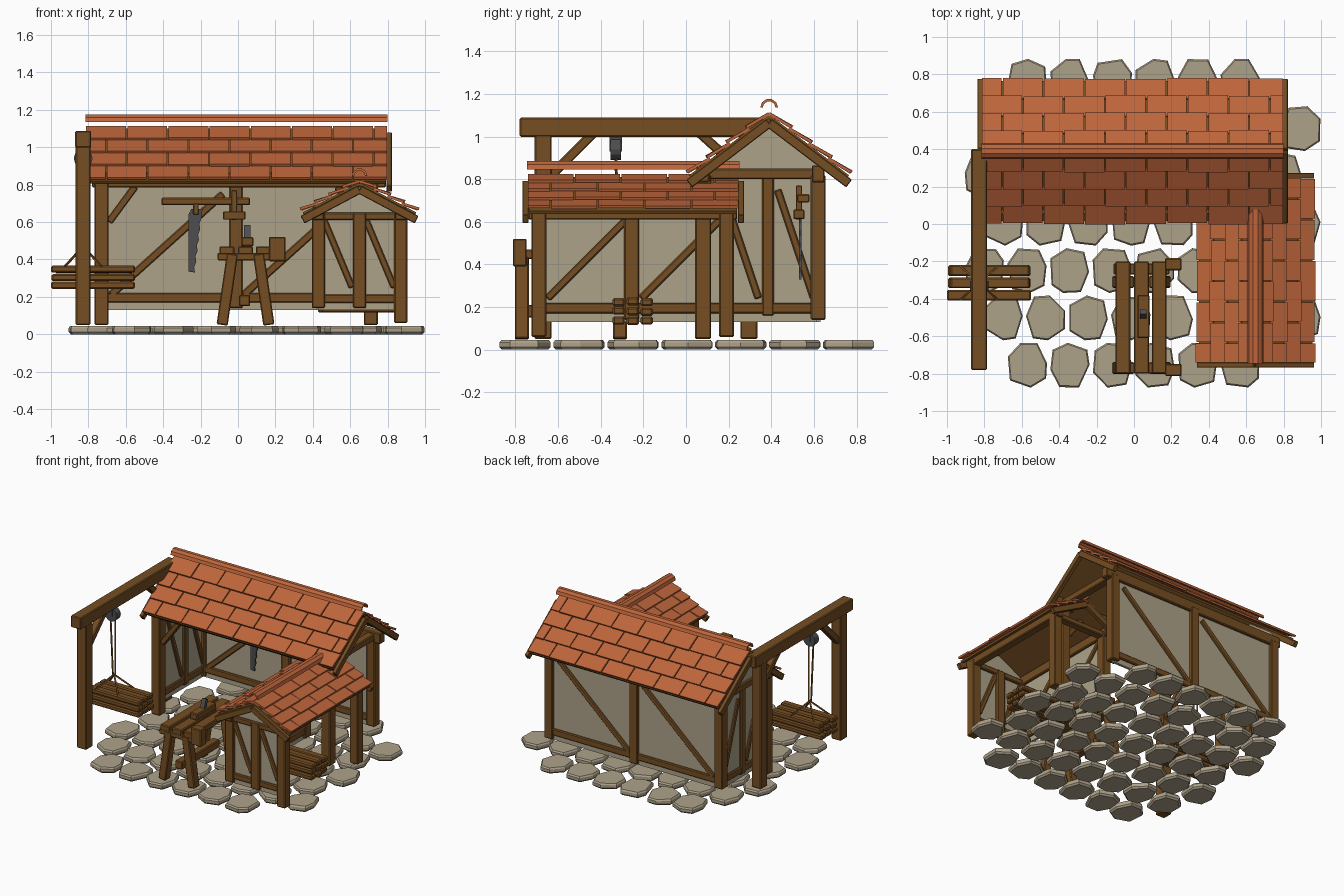
import bpy, bmesh, random
from math import cos, sin, pi
from mathutils import Matrix, Vector

random.seed(4)
if "Cube" in bpy.data.objects:
    bpy.data.objects.remove(bpy.data.objects["Cube"])


def material(name, rgb):
    m = bpy.data.materials.new(name)
    m.use_nodes = True
    m.diffuse_color = (*rgb, 1)
    m.node_tree.nodes["Principled BSDF"].inputs["Base Color"].default_value = (*rgb, 1)
    return m


WOOD = material("brown timber", (0.18, 0.077, 0.016))
TILE = material("orange clay", (0.51, 0.13, 0.043))
PLASTER = material("beige plaster", (0.42, 0.365, 0.25))
STONE = material("pale stone", (0.42, 0.36, 0.255))
METAL = material("dark iron", (0.075, 0.075, 0.08))


def finish(name, bm, mat):
    bmesh.ops.recalc_face_normals(bm, faces=bm.faces)
    me = bpy.data.meshes.new(name)
    bm.to_mesh(me)
    bm.free()
    me.materials.append(mat)
    ob = bpy.data.objects.new(name, me)
    bpy.context.collection.objects.link(ob)
    return ob


def strut(bm, p, q, w, h):
    """Rectangular bar from p to q; w is its level width, h the other side."""
    p, q = Vector(p), Vector(q)
    d = q - p
    n = d.normalized()
    side = n.cross(Vector((0, 0, 1)))
    side = side.normalized() if side.length > 1e-4 else Vector((1, 0, 0))
    up = side.cross(n)
    m = Matrix((side * w, up * h, d)).transposed().to_4x4()
    m.translation = (p + q) / 2
    bmesh.ops.create_cube(bm, size=1, matrix=m)


def bars(name, items, mat=WOOD, bevel=0.006):
    bm = bmesh.new()
    for it in items:
        strut(bm, *it)
    if bevel:
        bmesh.ops.bevel(bm, geom=bm.edges[:], offset=bevel, segments=1, affect='EDGES')
    return finish(name, bm, mat)


def prism(name, pts, offset, mat):
    """Flat outline extruded by an offset vector."""
    bm = bmesh.new()
    f = bm.faces.new([bm.verts.new(p) for p in pts])
    r = bmesh.ops.extrude_face_region(bm, geom=[f])
    bmesh.ops.translate(bm, vec=offset, verts=[v for v in r["geom"] if isinstance(v, bmesh.types.BMVert)])
    return finish(name, bm, mat)


def post(x, y, z0, z1, w=0.07):
    return ((x, y, z0), (x, y, z1), w, w)


# Paving: staggered rows of irregular stones
bm = bmesh.new()
for row in range(7):
    y = -0.755 + row * 0.253
    outer = row in (0, 6)
    start, count = (-0.57, 6) if outer else ((-0.70, 8) if row % 2 else (-0.80, 8))
    for i in range(count):
        x = start + i * 0.2275
        turn = random.uniform(0, 1)
        ring = []
        for k in range(7):
            a = turn + (k + random.uniform(-0.2, 0.2)) * 2 * pi / 7
            c, s = cos(a), sin(a)
            r = 1 / (abs(c) ** 4 + abs(s) ** 4) ** 0.25
            ring.append((c * min(r, 1.12) * 0.105, s * min(r, 1.12) * 0.12))
        loops = [[bm.verts.new((x + u * k, y + v * k, z)) for u, v in ring]
                 for k, z in ((0.9, 0), (1, 0.012), (1, 0.034), (0.93, 0.045))]
        bm.faces.new(loops[0])
        bm.faces.new(loops[-1])
        for lo, hi in zip(loops, loops[1:]):
            for k in range(7):
                j = (k + 1) % 7
                bm.faces.new((lo[k], lo[j], hi[j], hi[k]))
finish("paving_stones", bm, STONE)


# Roofs: deck, bargeboards, overlapping tiles and an arched ridge cap
def roof(name, axis, mid, top, half, slope, a, b):
    def at(u, v, z):
        return (u, mid + v, z) if axis == "x" else (mid + v, u, z)

    deck, barge, tiles = [], [], bmesh.new()
    rows, wide = 4, 0.22
    for s in (-1, 1):
        def on(u, v, lift):
            return at(u, s * v, top - slope * v + lift)
        centre = (a + b) / 2
        deck.append((on(centre, 0, 0.003), on(centre, half, 0.003), b - a - 0.02, 0.016))
        for u in (a - 0.008, b + 0.008):
            barge.append((on(u, 0, -0.026), on(u, half + 0.005, -0.026), 0.03, 0.045))
        for r in range(rows):
            v0, v1 = half * r / rows, half * (r + 1) / rows + 0.015
            u = a - (wide / 2 if r % 2 else 0)
            while u < b - 0.01:
                u0, u1 = max(u, a), min(u + wide, b)
                tilt = random.uniform(-0.004, 0.004)
                strut(tiles, on((u0 + u1) / 2, v0, 0.018),
                      on((u0 + u1) / 2, v1 + tilt, 0.036 + tilt), u1 - u0 - 0.007, 0.014)
                u += wide
    finish(name + "_tiles", tiles, TILE)
    bars(name + "_deck", deck, bevel=0)
    bars(name + "_bargeboards", barge, bevel=0.004)
    arc = [(r * cos(t * pi / 5), r * sin(t * pi / 5)) for r, order in
           ((0.042, range(6)), (0.03, range(5, -1, -1))) for t in order]
    run = Vector(at(b, 0, 0)) - Vector(at(a, 0, 0))
    prism(name + "_ridge_cap", [at(a, v, top + 0.045 + z) for v, z in arc], run, TILE)


roof("main_roof", "x", 0.39, 1.09, 0.37, 0.76, -0.815, 0.80)
roof("side_roof", "y", 0.65, 0.80, 0.30, 0.53, -0.745, 0.25)

# Main shed frame
L, R, F, B = -0.73, 0.71, 0.08, 0.62
bars("main_posts", [post(x, F, 0.05, 0.82, 0.075) for x in (L, R)]
     + [post(x, B, 0.14, 0.82) for x in (L, -0.01, R)] + [post(L, 0.385, 0.16, 0.82, 0.055)])
bars("main_plates", [((-0.78, y, 0.825), (0.79, y, 0.825), 0.06, 0.08) for y in (F, B)]
     + [((x, F, 0.825), (x, B + 0.03, 0.825), 0.06, 0.05) for x in (L, R)])
bars("main_sills", [((L, B, 0.195), (R, B, 0.195), 0.05, 0.05),
                    ((L, F, 0.195), (L, B, 0.195), 0.05, 0.05)])
bars("main_braces",
     [((x0, B, 0.21), (x0 + 0.6, B, 0.75), 0.05, 0.04) for x0 in (-0.68, 0.03)]
     + [((L, y, 0.75), (L, y + 0.17, 0.24), 0.05, 0.035) for y in (0.17, 0.43)]
     + [((L + 0.04, F, 0.6), (L + 0.18, F, 0.79), 0.045, 0.04),
        ((R - 0.04, F, 0.6), (R - 0.18, F, 0.79), 0.045, 0.04)])
prism("main_back_wall", [(L, B - 0.01, 0.13), (R, B - 0.01, 0.13), (R, B - 0.01, 0.84), (L, B - 0.01, 0.84)],
      (0, 0.02, 0), PLASTER)
prism("main_left_wall", [(L - 0.01, y, z) for y, z in
                         ((F, 0.13), (B, 0.13), (B, 0.9), (0.39, 1.07), (F, 0.84))],
      (0.02, 0, 0), PLASTER)

# Side shed frame, open on its outer side
l, r, f, b = 0.43, 0.87, -0.69, 0.19
mid = (l + r) / 2
bars("side_posts", [post(l, f, 0.14, 0.65), post(mid, f, 0.14, 0.65), post(r, f, 0.06, 0.65),
                    post(l, -0.255, 0.14, 0.65), post(l, b, 0.14, 0.65), post(r, b, 0.06, 0.65)])
bars("side_plates", [((x, -0.74, 0.645), (x, 0.24, 0.645), 0.06, 0.07) for x in (l, r)]
     + [((l, y, 0.63), (r, y, 0.63), 0.06, 0.04) for y in (f, b)])
bars("side_sills", [((l, f, 0.19), (r, f, 0.19), 0.05, 0.045), ((l, f, 0.195), (l, b, 0.195), 0.05, 0.05)])
bars("side_braces", [((x, f, 0.61), (x + 0.15, f, 0.25), 0.05, 0.035) for x in (0.46, 0.685)]
     + [((l, y, 0.24), (l, y + 0.37, 0.61), 0.05, 0.035) for y in (-0.65, -0.21)])
prism("side_front_wall", [(x, f - 0.01, z) for x, z in
                          ((l, 0.13), (r, 0.13), (r, 0.66), (0.65, 0.78), (l, 0.66))],
      (0, 0.02, 0), PLASTER)
prism("side_inner_wall", [(l - 0.01, f, 0.13), (l - 0.01, b, 0.13), (l - 0.01, b, 0.65), (l - 0.01, f, 0.65)],
      (0.02, 0, 0), PLASTER)

# Hoist frame with pulley
H = -0.828
bars("hoist_frame", [post(H, -0.67, 0.05, 1.01, 0.08), post(H, 0.295, 0.05, 1.01, 0.08),
                     ((H, -0.78, 1.043), (H, 0.40, 1.043), 0.085, 0.09),
                     ((H, -0.65, 0.80), (H, -0.43, 1.02), 0.05, 0.045),
                     ((H, 0.27, 0.83), (H, 0.06, 1.02), 0.05, 0.045)])
bm = bmesh.new()
bmesh.ops.create_cone(bm, cap_ends=True, segments=12, radius1=0.05, radius2=0.05, depth=0.05,
                      matrix=Matrix.Translation((H, -0.33, 0.94)) @ Matrix.Rotation(pi / 2, 4, 'X'))
strut(bm, (H, -0.33, 0.93), (H, -0.33, 1.01), 0.025, 0.06)
finish("hoist_pulley", bm, METAL)
knot = (H, -0.315, 0.47)
bars("hoist_ropes", [((H + s * 0.02, -0.33, 0.92), (H + s * 0.01, -0.315, 0.46), 0.01, 0.01) for s in (-1, 1)]
     + [(knot, (H + sx * 0.1, -0.315 + sy * 0.09, 0.36), 0.01, 0.01) for sx in (-1, 1) for sy in (-1, 1)],
     bevel=0)


# Timber bundles
def bundle(name, x, y, z):
    items = []
    for i in range(3):
        for k in range(3):
            dy, e = (i - 1) * 0.066, random.uniform(0, 0.02)
            zz = z + 0.02 + k * 0.045 + random.uniform(-0.004, 0.004)
            items.append(((x - 0.225 + e, y + dy, zz), (x + 0.225 - e / 2, y + dy, zz), 0.057, 0.038))
    bars(name, items, bevel=0.008)


bundle("hanging_timber", -0.775, -0.315, 0.24)
bundle("stored_timber", 0.65, -0.25, 0.115)

# Workbench
bars("bench_top", [((x, -0.80, 0.447), (x, -0.20, 0.447), 0.08, 0.045) for x in (-0.06, 0.04, 0.135)]
     + [((-0.11, y, 0.415), (0.19, y, 0.415), 0.06, 0.04) for y in (-0.77, -0.24)])
bars("bench_legs", [((0.04 + s * 0.07, y, 0.43), (0.04 + s * 0.125, y, 0.05), 0.065, 0.06)
                    for s in (-1, 1) for y in (-0.77, -0.31)]
     + [((0.035, -0.77, 0.18), (0.035, -0.31, 0.18), 0.06, 0.06)])
bars("bench_blocks", [((0.165, y, 0.455), (0.255, y, 0.455), 0.065, 0.13) for y in (-0.78, -0.215)])
bars("hand_plane_body", [((0.05, -0.61, 0.495), (0.05, -0.38, 0.495), 0.065, 0.05)])
bars("hand_plane_blade", [((0.05, -0.50, 0.50), (0.05, -0.47, 0.58), 0.035, 0.025)], METAL, 0)

# Tool rail with hanging saw and mallet
bars("tool_rail", [((-0.41, 0.55, 0.71), (0.065, 0.55, 0.71), 0.06, 0.04)])
bars("mallet", [((-0.08, 0.53, 0.635), (0.04, 0.53, 0.635), 0.05, 0.045),
                ((-0.02, 0.53, 0.61), (-0.02, 0.53, 0.77), 0.03, 0.03)], bevel=0.004)
teeth = [(-0.195 - 0.035 * k / 10 - 0.008 * (k % 2), 0.62 - 0.29 * k / 10) for k in range(11)]
saw = [(-0.265, 0.64), (-0.25, 0.67), (-0.19, 0.67)] + teeth + [(-0.265, 0.335)]
prism("saw_blade", [(x, 0.53, z) for x, z in saw], (0, 0.012, 0), METAL)
bars("saw_handle", [((-0.225, 0.53, 0.64), (-0.225, 0.53, 0.70), 0.03, 0.03)], bevel=0.004)
